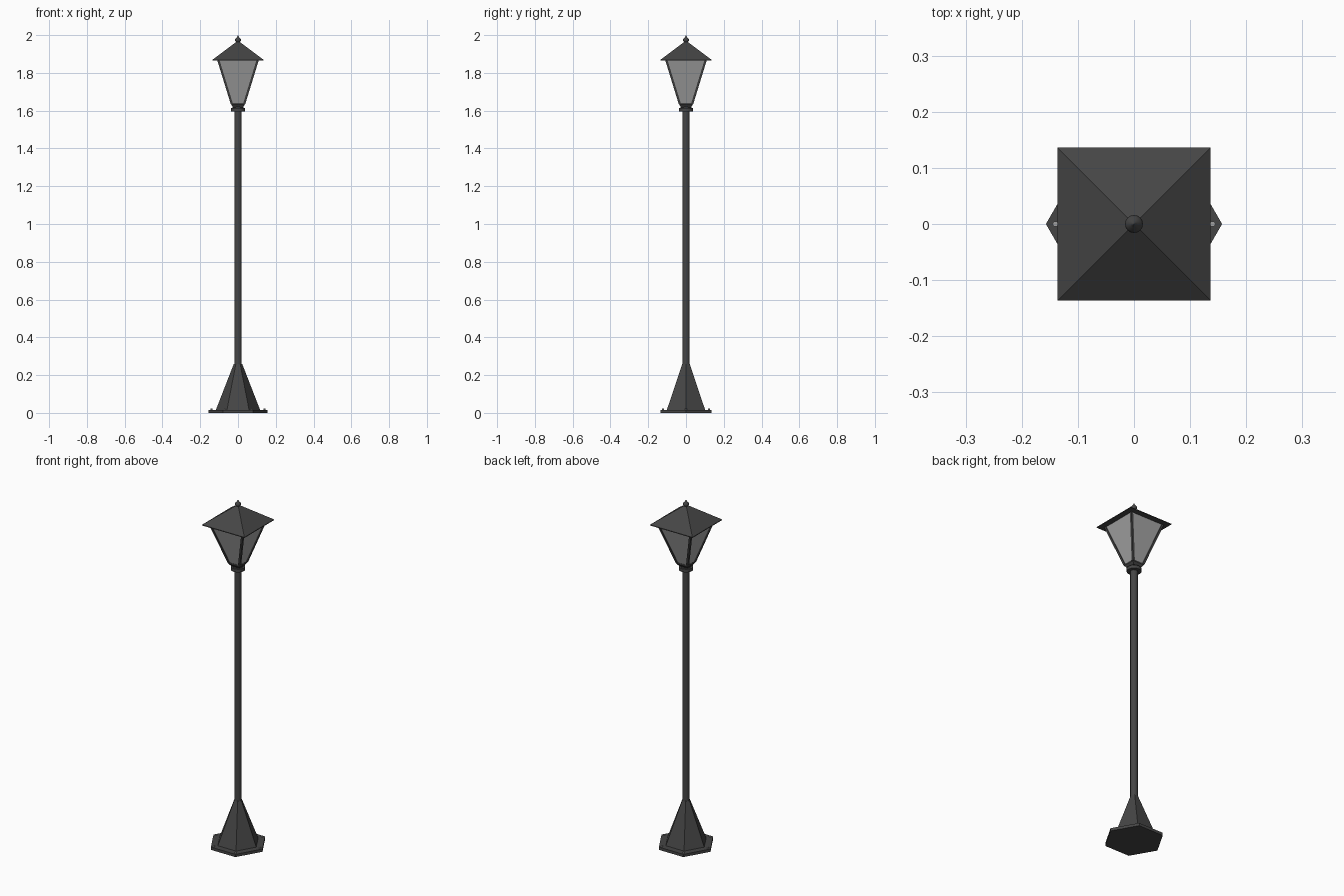
import bpy, bmesh, math
from mathutils import Matrix

if "Cube" in bpy.data.objects:
    bpy.data.objects.remove(bpy.data.objects["Cube"])


def material(name, rgb):
    m = bpy.data.materials.new(name)
    m.diffuse_color = (*rgb, 1)
    m.use_nodes = True
    m.node_tree.nodes["Principled BSDF"].inputs["Base Color"].default_value = m.diffuse_color
    return m


METAL = material("dark_metal", (0.06, 0.06, 0.06))
GLASS = material("frosted_glass", (0.38, 0.38, 0.38))
STEEL = material("bolt_steel", (0.35, 0.35, 0.35))


def finish(name, bm, mat, smooth=False):
    bmesh.ops.recalc_face_normals(bm, faces=bm.faces)
    me = bpy.data.meshes.new(name)
    bm.to_mesh(me)
    bm.free()
    me.materials.append(mat)
    ob = bpy.data.objects.new(name, me)
    bpy.context.collection.objects.link(ob)
    if smooth:
        bpy.ops.object.select_all(action='DESELECT')
        ob.select_set(True)
        bpy.context.view_layer.objects.active = ob
        bpy.ops.object.shade_smooth_by_angle(angle=math.radians(35))
    return ob


def lathe(name, profile, sides, mat=METAL, turn=0.0, smooth=False, caps=True, at=(0, 0)):
    """Stack rings of (radius, z) into a faceted or round solid."""
    bm = bmesh.new()
    rings = []
    for r, z in profile:
        rings.append([bm.verts.new((at[0] + r * math.cos(turn + i * math.tau / sides),
                                    at[1] + r * math.sin(turn + i * math.tau / sides), z))
                      for i in range(sides)])
    for a, b in zip(rings, rings[1:]):
        for i in range(sides):
            j = (i + 1) % sides
            bm.faces.new((a[i], a[j], b[j], b[i]))
    if caps:
        bm.faces.new(rings[0])
        bm.faces.new(rings[-1])
    return finish(name, bm, mat, smooth)


def square(name, profile, mat=METAL, caps=True):
    """Square section from (half width, z) pairs."""
    return lathe(name, [(h * math.sqrt(2), z) for h, z in profile], 4, mat, math.pi / 4, caps=caps)


# Hexagonal foot
lathe("base_plate", [(0.157, 0), (0.157, 0.016)], 6)
lathe("base_cone", [(0.117, 0.016), (0.022, 0.26)], 6)
for i in range(6):
    a = i * math.tau / 6
    lathe(f"bolt_{i + 1}", [(0.005, 0.014), (0.005, 0.022)], 8, STEEL,
          at=(0.14 * math.cos(a), 0.14 * math.sin(a)))

# Post and collar
lathe("post", [(0.0195, 0.2), (0.0195, 1.6)], 16, smooth=True)
lathe("collar", [(0.038, 1.595), (0.038, 1.613), (0.028, 1.613), (0.028, 1.622)], 24, smooth=True)

# Lantern cup, glass and corner bars
square("lantern_cup", [(0.026, 1.618), (0.036, 1.632), (0.036, 1.64)])
square("glass_panes", [(0.034, 1.638), (0.105, 1.868)], GLASS, caps=False)
bars = bmesh.new()
for sx, sy in ((1, 1), (-1, 1), (-1, -1), (1, -1)):
    cube = bmesh.ops.create_cube(bars, size=1)["verts"]
    for v in cube:
        top = v.co.z > 0
        c = 0.104 if top else 0.032
        v.co = (sx * c + v.co.x * 0.012, sy * c + v.co.y * 0.012, 1.868 if top else 1.634)
finish("corner_bars", bars, METAL)

# Pyramid roof and finial
square("roof", [(0.136, 1.865), (0.136, 1.869), (0.008, 1.965)])
lathe("finial", [(0.010, 1.955), (0.010, 1.963), (0.015, 1.969), (0.016, 1.975),
                 (0.013, 1.982), (0.007, 1.988), (0.003, 1.995), (0.0005, 2.0)], 16, smooth=True)
